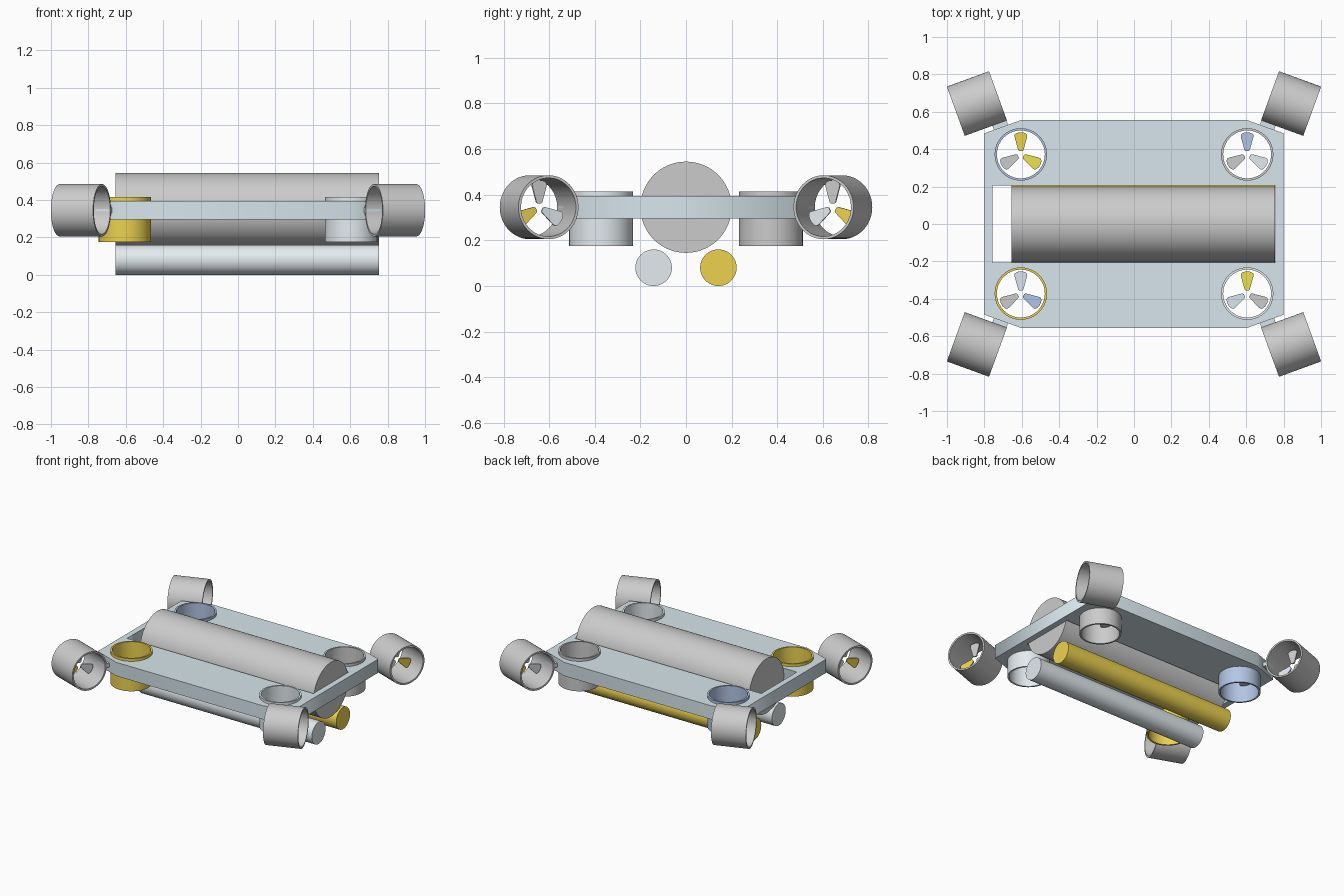
import bpy, bmesh, math
from mathutils import Matrix, Vector

if "Cube" in bpy.data.objects:
    bpy.data.objects.remove(bpy.data.objects["Cube"])

COLOURS = {
    "plate": (0.68, 0.79, 0.84, 1), "pale": (0.77, 0.83, 0.86, 1),
    "gold": (0.85, 0.65, 0.08, 1), "yellow": (0.84, 0.76, 0.08, 1),
    "blue": (0.45, 0.56, 0.78, 1),
}
MATS = {}
for key, rgba in COLOURS.items():
    MATS[key] = bpy.data.materials.new(key + "_paint")
    MATS[key].diffuse_color = rgba


def add(name, bm, matrix=Matrix(), colour=None, smooth=False):
    """Turn a bmesh into a named, coloured object."""
    bmesh.ops.recalc_face_normals(bm, faces=bm.faces)
    mesh = bpy.data.meshes.new(name)
    bm.to_mesh(mesh)
    bm.free()
    ob = bpy.data.objects.new(name, mesh)
    bpy.context.collection.objects.link(ob)
    ob.matrix_world = matrix
    if colour:
        mesh.materials.append(MATS[colour])
    if smooth:
        bpy.ops.object.select_all(action='DESELECT')
        ob.select_set(True)
        bpy.context.view_layer.objects.active = ob
        bpy.ops.object.shade_smooth_by_angle(angle=math.radians(30))
    return ob


def cylinder(name, x0, x1, y, z, r, colour=None):
    bm = bmesh.new()
    bmesh.ops.create_cone(bm, cap_ends=True, segments=64, radius1=r, radius2=r, depth=x1 - x0)
    m = Matrix.Translation(((x0 + x1) / 2, y, z)) @ Matrix.Rotation(math.pi / 2, 4, 'Y')
    add(name, bm, m, colour, True)


def duct(name, matrix, colour=None, n=64):
    """Open ring along local z, swept from a rectangular wall section."""
    bm = bmesh.new()
    section = [(R_IN, -0.12), (R_OUT, -0.12), (R_OUT, 0.12), (R_IN, 0.12)]
    rings = []
    for i in range(n):
        a = 2 * math.pi * i / n
        rings.append([bm.verts.new((r * math.cos(a), r * math.sin(a), z)) for r, z in section])
    for i in range(n):
        p, q = rings[i], rings[(i + 1) % n]
        for k in range(4):
            j = (k + 1) % 4
            bm.faces.new((p[k], q[k], q[j], p[j]))
    add(name, bm, matrix, colour, True)


def blades(name, matrix, colours):
    """Three petal blades: narrow round root, wide round tip, pointing along local +y."""
    half = [(0.008, 0.017), (0.014, 0.023), (0.034, 0.095), (0.033, 0.106), (0.025, 0.113), (0.01, 0.118)]
    outline = half + [(-x, y) for x, y in reversed(half)]
    for i, colour in enumerate(colours):
        bm = bmesh.new()
        face = bm.faces.new([bm.verts.new((x, y, -0.005)) for x, y in outline])
        ext = bmesh.ops.extrude_face_region(bm, geom=[face])
        top = [v for v in ext["geom"] if isinstance(v, bmesh.types.BMVert)]
        bmesh.ops.translate(bm, verts=top, vec=(0, 0, 0.01))
        if not face.is_valid or len(bm.faces) < len(outline) + 2:
            bmesh.ops.holes_fill(bm, edges=bm.edges)
        add(f"{name}_{i + 1}", bm, matrix @ Matrix.Rotation(i * 2 * math.pi / 3, 4, 'Z'), colour)


R_OUT, R_IN = 0.14, 0.128
TX, TY = 0.605, 0.372      # vertical thruster positions
MID = 0.345                # frame mid height

# Frame plate: chamfered outline with hull slot and thruster holes
octagon = [(0.8, -0.485), (0.8, 0.485), (0.6, 0.557), (-0.6, 0.557),
           (-0.8, 0.485), (-0.8, -0.485), (-0.6, -0.557), (0.6, -0.557)]
slot = [(0.757, -0.206), (0.757, 0.206), (-0.757, 0.206), (-0.757, -0.206)]
loops = [octagon, slot]
for sx in (-1, 1):
    for sy in (-1, 1):
        loops.append([(sx * TX + 0.139 * math.cos(2 * math.pi * i / 64),
                       sy * TY + 0.139 * math.sin(2 * math.pi * i / 64)) for i in range(64)])
curve = bpy.data.curves.new("frame_outline", 'CURVE')
curve.dimensions = '2D'
curve.fill_mode = 'BOTH'
curve.extrude = 0.05
for loop in loops:
    s = curve.splines.new('POLY')
    s.points.add(len(loop) - 1)
    for pt, (x, y) in zip(s.points, loop):
        pt.co = (x, y, 0, 1)
    s.use_cyclic_u = True
plate = bpy.data.objects.new("frame_plate", curve)
bpy.context.collection.objects.link(plate)
plate.location.z = MID
curve.materials.append(MATS["plate"])
bpy.ops.object.select_all(action='DESELECT')
plate.select_set(True)
bpy.context.view_layer.objects.active = plate
bpy.ops.object.convert(target='MESH')

# Main hull tube and the two lower tubes
cylinder("hull_tube", -0.655, 0.755, 0, MID, 0.2)
cylinder("lower_tube_front", -0.655, 0.755, -0.142, 0.08, 0.08, "pale")
cylinder("lower_tube_back", -0.655, 0.755, 0.142, 0.08, 0.08, "gold")

# Thrusters at each corner: duct colour, then blade colours
# (blades counter-clockwise from the +y blade)
corners = {
    (-1, 1): ("blue", ("gold", None, "yellow")),
    (1, 1): (None, ("blue", None, "pale")),
    (-1, -1): ("gold", ("plate", None, "blue")),
    (1, -1): ("pale", ("yellow", "plate", None)),
}
for (sx, sy), (ring, petals) in corners.items():
    tag = ("left" if sx < 0 else "right") + "_" + ("front" if sy < 0 else "back")
    m = Matrix.Translation((sx * TX, sy * TY, 0.295))
    duct("vertical_duct_" + tag, m, ring)
    blades("vertical_blade_" + tag, m, petals)

    # Side thruster, turned 20 degrees, with local y pointing up
    a = math.radians(-20 * sx * sy)
    axis = Vector((math.cos(a), math.sin(a), 0))
    up = Vector((0, 0, 1))
    side = up.cross(axis)
    m = Matrix((side, up, axis)).transposed().to_4x4()
    m.translation = (sx * 0.84, sy * 0.644, MID)
    duct("side_duct_" + tag, m)
    blades("side_blade_" + tag, m, (None, "gold", "pale") if sy < 0 else (None, "pale", "gold"))

    # Small mounting tab bridging plate edge and side duct
    bm = bmesh.new()
    bmesh.ops.create_cube(bm, size=1)
    bmesh.ops.scale(bm, verts=bm.verts, vec=(0.08, 0.05, 0.03))
    add("mount_tab_" + tag, bm,
        Matrix.Translation((sx * 0.715, sy * 0.527, MID)) @ Matrix.Rotation(a, 4, 'Z'), "plate")

for m in bpy.data.materials:
    if m.users and not m.is_grease_pencil:
        m.use_nodes = True
        m.node_tree.nodes["Principled BSDF"].inputs["Base Color"].default_value = m.diffuse_color
